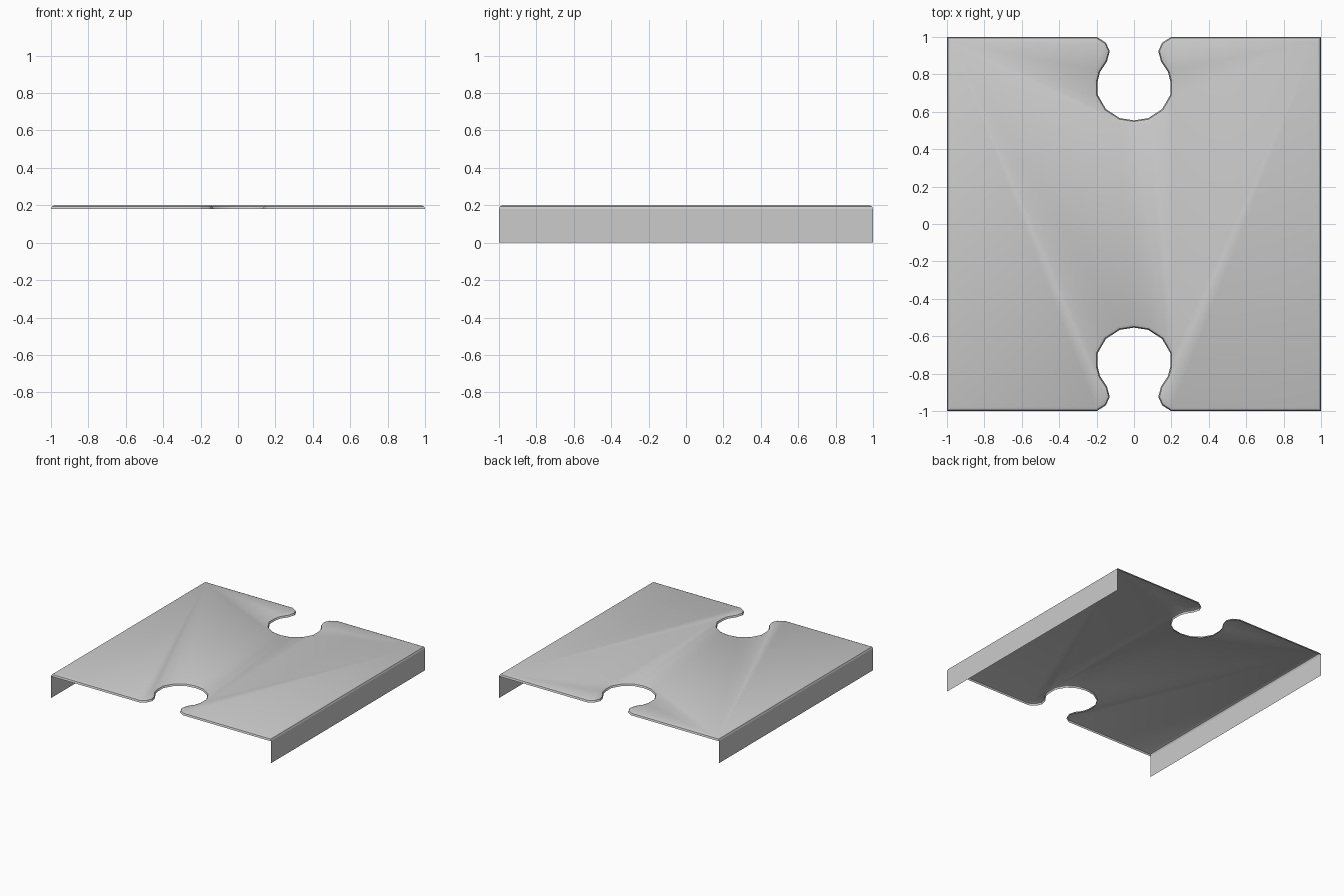
import bpy, bmesh

if "Cube" in bpy.data.objects:
    bpy.data.objects.remove(bpy.data.objects["Cube"])

# Right half of the keyhole notch: (x, depth in from the edge)
NOTCH = [(0.198, 0.0), (0.15, 0.031), (0.13, 0.076), (0.144, 0.13),
         (0.182, 0.187), (0.194, 0.235), (0.194, 0.31), (0.15, 0.386),
         (0.076, 0.434)]
TIP = (0.0, 0.446)
RIM_Z = 0.18


def notch_path():
    """Full notch from left lip to right lip."""
    left = [(-x, d) for x, d in NOTCH]
    return left + [TIP] + NOTCH[::-1]


def finish(bm, name):
    mesh = bpy.data.meshes.new(name)
    bm.to_mesh(mesh)
    bm.free()
    obj = bpy.data.objects.new(name, mesh)
    bpy.context.collection.objects.link(obj)
    return obj


# Top plate: counter-clockwise outline with a notch in front and back edges
front = [(x, -1 + d) for x, d in notch_path()]
back = [(-x, -y) for x, y in front]
outline = [(-1, -1)] + front + [(1, -1), (1, 1)] + back + [(-1, 1)]

bm = bmesh.new()
top = bm.faces.new([bm.verts.new((x, y, RIM_Z)) for x, y in outline])
bm.normal_update()

# Rounded rim, stepping inwards and upwards
for inset, z in [(0.006, 0.194), (0.014, 0.2)]:
    bmesh.ops.inset_region(bm, faces=[top], thickness=inset, depth=0,
                           use_boundary=True, use_even_offset=True)
    top = max(bm.faces, key=lambda f: f.calc_area())
    for v in top.verts:
        v.co.z = z
    bm.normal_update()

plate = finish(bm, "top_plate")
bpy.context.view_layer.objects.active = plate
plate.select_set(True)
bpy.ops.object.shade_smooth_by_angle()

# Thin side walls; the front, back and underside stay open
for name, s in [("left_wall", -1), ("right_wall", 1)]:
    bm = bmesh.new()
    bm.faces.new([bm.verts.new((s, s * y, z)) for y, z in
                  [(-1, 0), (1, 0), (1, RIM_Z), (-1, RIM_Z)]])
    finish(bm, name)
